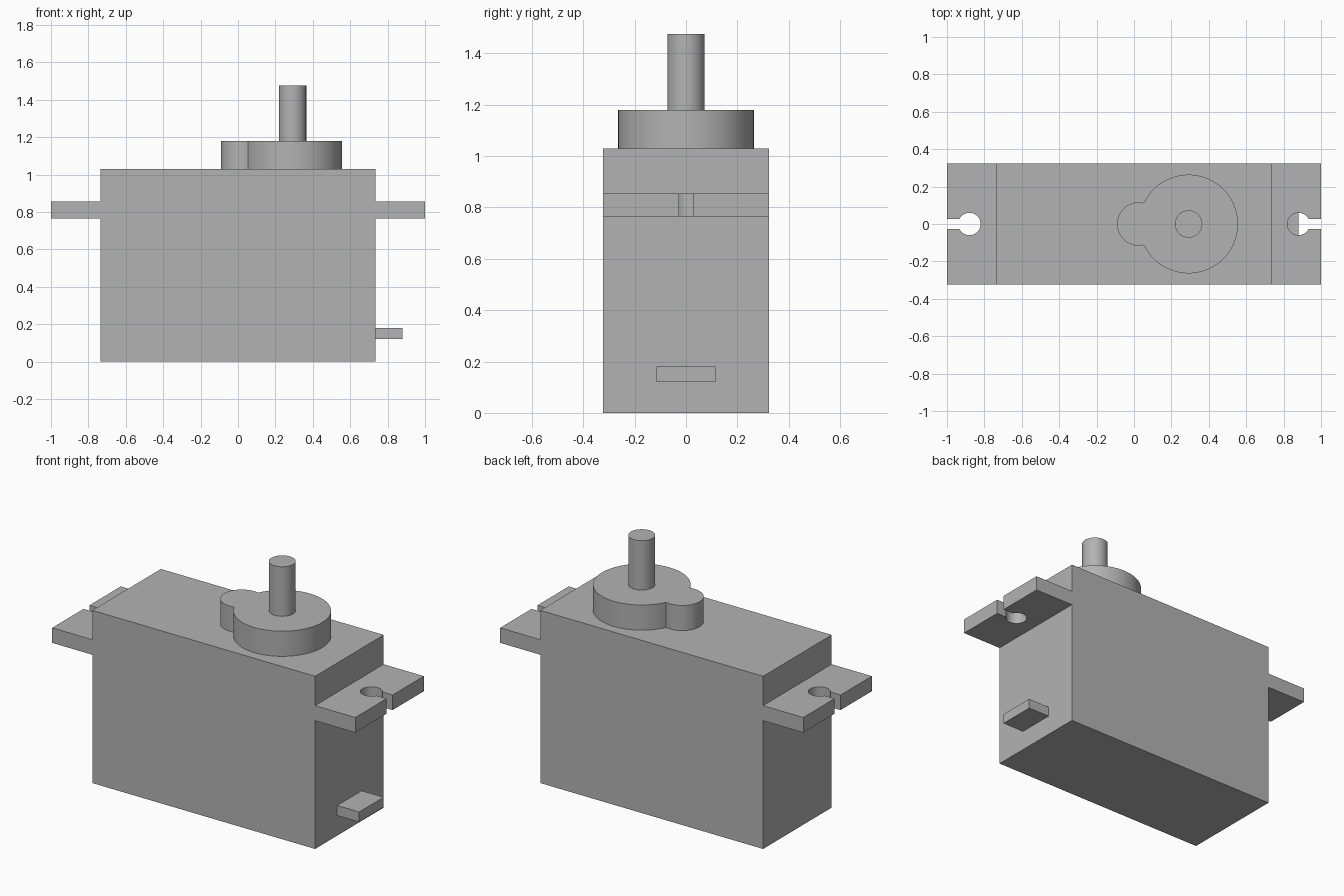
import bpy
import bmesh
from math import asin, acos, cos, sin, pi, radians

cube = bpy.data.objects.get("Cube")
if cube:
    bpy.data.objects.remove(cube, do_unlink=True)

# Single grey plastic
grey = bpy.data.materials.new("grey_plastic")
grey.use_nodes = True
GREY = (0.45, 0.45, 0.45, 1)
grey.diffuse_color = GREY
grey.node_tree.nodes["Principled BSDF"].inputs["Base Color"].default_value = GREY


def arc(cx, r, start, end, steps):
    """Points of an arc centred on the x axis."""
    angles = [start + (end - start) * i / steps for i in range(steps + 1)]
    return [(cx + r * cos(a), r * sin(a)) for a in angles]


def prism(name, outline, z0, z1):
    """Extrude a flat outline from z0 up to z1."""
    bm = bmesh.new()
    base = bm.faces.new([bm.verts.new((x, y, z0)) for x, y in outline])
    top = bmesh.ops.extrude_face_region(bm, geom=[base], use_keep_orig=True)["geom"]
    for v in top:
        if isinstance(v, bmesh.types.BMVert):
            v.co.z = z1
    bmesh.ops.recalc_face_normals(bm, faces=bm.faces)
    mesh = bpy.data.meshes.new(name)
    bm.to_mesh(mesh)
    bm.free()
    mesh.materials.append(grey)
    obj = bpy.data.objects.new(name, mesh)
    bpy.context.collection.objects.link(obj)
    bpy.ops.object.select_all(action='DESELECT')
    obj.select_set(True)
    bpy.context.view_layer.objects.active = obj
    bpy.ops.object.shade_smooth_by_angle(angle=radians(30))
    return obj


def rect(x0, x1, half_y):
    return [(x0, -half_y), (x1, -half_y), (x1, half_y), (x0, half_y)]


BODY_X, BODY_Y, BODY_Z = 0.735, 0.323, 1.03

# Case and cable plug
prism("body_case", rect(-BODY_X, BODY_X, BODY_Y), 0, BODY_Z)
prism("cable_plug", rect(BODY_X, 0.88, 0.115), 0.12, 0.18)

# Mounting tabs with open keyhole slots
hole_x, hole_r, slot = 0.88, 0.06, 0.028
a = asin(slot / hole_r)
tab = [(BODY_X, -BODY_Y), (1, -BODY_Y), (1, -slot)]
tab += arc(hole_x, hole_r, -a, a - 2 * pi, 32)
tab += [(1, slot), (1, BODY_Y), (BODY_X, BODY_Y)]
for side, name in ((1, "left_mounting_tab"), (-1, "right_mounting_tab")):
    prism(name, [(side * x, y) for x, y in tab], 0.765, 0.855)

# Gear housing: large and small discs merged into one outline
big_x, big_r, small_x, small_r = 0.292, 0.264, 0.025, 0.116
d = big_x - small_x
b = acos((d * d + big_r ** 2 - small_r ** 2) / (2 * d * big_r))
s = acos((d * d + small_r ** 2 - big_r ** 2) / (2 * d * small_r))
housing = arc(big_x, big_r, b - pi, pi - b, 64)
housing += arc(small_x, small_r, s, 2 * pi - s, 32)[1:-1]
prism("gear_housing", housing, BODY_Z, 1.18)

# Output shaft
prism("output_shaft", arc(big_x, 0.073, 0, 2 * pi, 48)[:-1], 1.18, 1.475)
